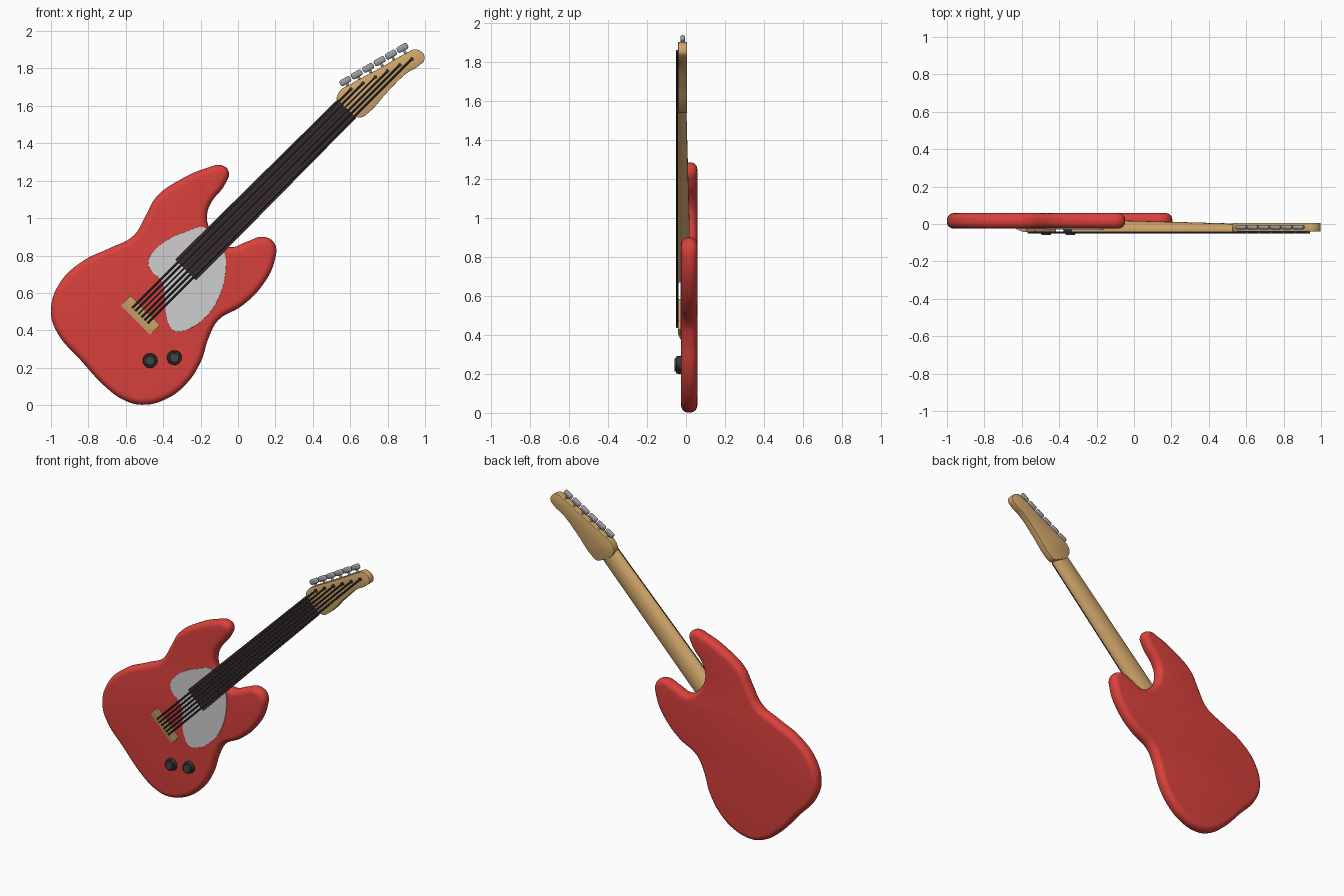
import bpy
import bmesh
from math import cos, sin, pi, radians
from mathutils import Matrix, Vector

default = bpy.data.objects.get("Cube")
if default:
    bpy.data.objects.remove(default, do_unlink=True)


def material(name, colour):
    m = bpy.data.materials.new(name)
    m.use_nodes = True
    m.diffuse_color = (*colour, 1)
    node = next(n for n in m.node_tree.nodes if n.type == 'BSDF_PRINCIPLED')
    node.inputs["Base Color"].default_value = (*colour, 1)
    return m


RED = material("red paint", (0.70, 0.053, 0.045))
WOOD = material("maple wood", (0.65, 0.39, 0.15))
BROWN = material("dark rosewood", (0.042, 0.022, 0.023))
WHITE = material("pale grey plastic", (0.62, 0.62, 0.62))
STEEL = material("grey metal", (0.33, 0.34, 0.36))
DARK = material("dark grey metal", (0.035, 0.037, 0.04))
CAP = material("charcoal", (0.06, 0.06, 0.065))

# Drawing planes: local z points out of the front; NECK also turns x along the neck
FRONT = Matrix.Rotation(pi / 2, 4, 'X')
NECK = Matrix.Translation((-0.28, 0, 0.723)) @ FRONT @ Matrix.Rotation(pi / 4, 4, 'Z')
T = Matrix.Translation


def add(name, bm, mat, frame, angle=40):
    bmesh.ops.transform(bm, matrix=frame, verts=bm.verts)
    bmesh.ops.recalc_face_normals(bm, faces=bm.faces)
    mesh = bpy.data.meshes.new(name)
    bm.to_mesh(mesh)
    bm.free()
    mesh.materials.clear()
    mesh.materials.append(mat)
    obj = bpy.data.objects.new(name, mesh)
    bpy.context.collection.objects.link(obj)
    bpy.ops.object.select_all(action='DESELECT')
    obj.select_set(True)
    bpy.context.view_layer.objects.active = obj
    bpy.ops.object.shade_smooth_by_angle(angle=radians(angle))
    return obj


def plate(name, points, back, front, bevel, mat, steps=4):
    """Smooth closed outline, filled and thickened, with rounded edges."""
    curve = bpy.data.curves.new(name, 'CURVE')
    curve.dimensions = '2D'
    curve.fill_mode = 'BOTH'
    curve.resolution_u = 6
    curve.extrude = (front - back) / 2 - bevel
    curve.bevel_depth = bevel
    curve.bevel_resolution = steps
    curve.offset = -bevel
    spline = curve.splines.new('BEZIER')
    spline.bezier_points.add(len(points) - 1)
    spline.use_cyclic_u = True
    for bp, (x, z) in zip(spline.bezier_points, points):
        bp.co = (x, z, 0)
        bp.handle_left_type = bp.handle_right_type = 'AUTO'
    temp = bpy.data.objects.new("outline", curve)
    bpy.context.collection.objects.link(temp)
    graph = bpy.context.evaluated_depsgraph_get()
    mesh = bpy.data.meshes.new_from_object(temp.evaluated_get(graph))
    bpy.data.objects.remove(temp, do_unlink=True)
    bm = bmesh.new()
    bm.from_mesh(mesh)
    bpy.data.meshes.remove(mesh)
    bmesh.ops.remove_doubles(bm, verts=bm.verts, dist=0.0002)
    return add(name, bm, mat, FRONT @ T((0, 0, (front + back) / 2)))


def loft(name, sections, mat, frame):
    """Skin matching rings of points and cap both ends."""
    bm = bmesh.new()
    rings = [[bm.verts.new(p) for p in s] for s in sections]
    n = len(rings[0])
    for a, b in zip(rings, rings[1:]):
        for i in range(n):
            j = (i + 1) % n
            bm.faces.new((a[i], a[j], b[j], b[i]))
    bm.faces.new(rings[0])
    bm.faces.new(rings[-1])
    return add(name, bm, mat, frame)


def rod(name, start, end, r1, r2, mat, frame, sides=10):
    a, b = Vector(start), Vector(end)
    turn = (b - a).to_track_quat('Z', 'Y').to_matrix().to_4x4()
    bm = bmesh.new()
    bmesh.ops.create_cone(bm, cap_ends=True, segments=sides, radius1=r1, radius2=r2,
                          depth=(b - a).length, matrix=T((a + b) / 2) @ turn)
    return add(name, bm, mat, frame)


# Body, from the upper horn round the lower bout to the neck pocket
plate("body", [
    (-.05, 1.25), (-.09, 1.283), (-.16, 1.27), (-.31, 1.205), (-.435, 1.115),
    (-.495, 1.01), (-.56, .905), (-.685, .84), (-.83, .77), (-.955, .65),
    (-1, .50), (-.965, .385), (-.845, .245), (-.70, .09), (-.605, .025),
    (-.515, .002), (-.39, .03), (-.28, .11), (-.20, .23), (-.155, .365),
    (-.105, .455), (.02, .53), (.13, .64), (.195, .77), (.195, .865),
    (.135, .90), (.05, .875), (-.04, .845), (-.11, .885), (-.155, .95),
    (-.165, 1.02), (-.145, 1.08), (-.07, 1.18)], -.058, .025, .036, RED, 5)

plate("pickguard", [
    (-.48, .765), (-.445, .83), (-.365, .89), (-.27, .93), (-.19, .953),
    (-.13, .92), (-.075, .83), (-.065, .74), (-.105, .57), (-.18, .465),
    (-.27, .405), (-.34, .397), (-.38, .46), (-.39, .57), (-.405, .66),
    (-.465, .72)], .022, .029, .0005, WHITE, 0)

plate("headstock", [
    (.53, 1.625), (.545, 1.68), (.605, 1.718), (.78, 1.814), (.905, 1.885),
    (.953, 1.902), (.998, 1.857), (.965, 1.813), (.905, 1.777), (.80, 1.675),
    (.697, 1.563), (.655, 1.538), (.628, 1.545)], -.005, .04, .003, WOOD, 1)


# Neck: half-round section that thins toward the headstock
def neck_section(u, half, depth):
    return [(u, half * cos(pi * i / 14), .043 - depth * sin(pi * i / 14) ** .8)
            for i in range(15)]


loft("neck", [neck_section(0, .077, .063), neck_section(.3, .075, .062),
              neck_section(1.235, .068, .044)], WOOD, NECK)


def slab(u, half, low, high):
    return [(u, -half, low), (u, half, low), (u, half, high), (u, -half, high)]


loft("fretboard", [slab(0, .079, .041, .047), slab(1.22, .07, .041, .047)], BROWN, NECK)

# Bridge: wedge that rises toward the neck
loft("bridge", [slab(-.38, .111, .02, .028), slab(-.335, .111, .02, .042),
                slab(-.306, .111, .02, .042)], WOOD, NECK)

# Strings with their posts, and the tuners along the upper headstock edge
tuner_turn = Matrix.Rotation(radians(30), 4, 'Z')
for i in range(6):
    t = i / 5
    v = .058 - .116 * t
    end = 1.308 + .345 * t
    rod(f"string_{i + 1}", (-.345, v, .0445), (end, v, .0455), .0055, .0055, DARK, NECK, 8)
    rod(f"string_post_{i + 1}", (end, v, .036), (end, v, .052), .01, .01, DARK, NECK)
    frame = FRONT @ T((.574 + .305 * t, 1.733 + .177 * t, .017)) @ tuner_turn
    rod(f"tuner_shaft_{i + 1}", (0, 0, 0), (0, -.05, 0), .008, .008, STEEL, frame)
    bm = bmesh.new()
    bmesh.ops.create_cube(bm, size=1, matrix=Matrix.Diagonal((.064, .034, .024, 1)))
    bmesh.ops.bevel(bm, geom=bm.edges[:], offset=.011, segments=3, affect='EDGES',
                    profile=.5)
    add(f"tuner_button_{i + 1}", bm, STEEL, frame)

# Control knobs
for i, (x, z) in enumerate([(-.47, .238), (-.34, .254)]):
    frame = FRONT @ T((x, z, 0))
    rod(f"knob_{i + 1}", (0, 0, .02), (0, 0, .05), .04, .036, DARK, frame, 20)
    rod(f"knob_cap_{i + 1}", (0, 0, .05), (0, 0, .06), .027, .024, CAP, frame, 20)
